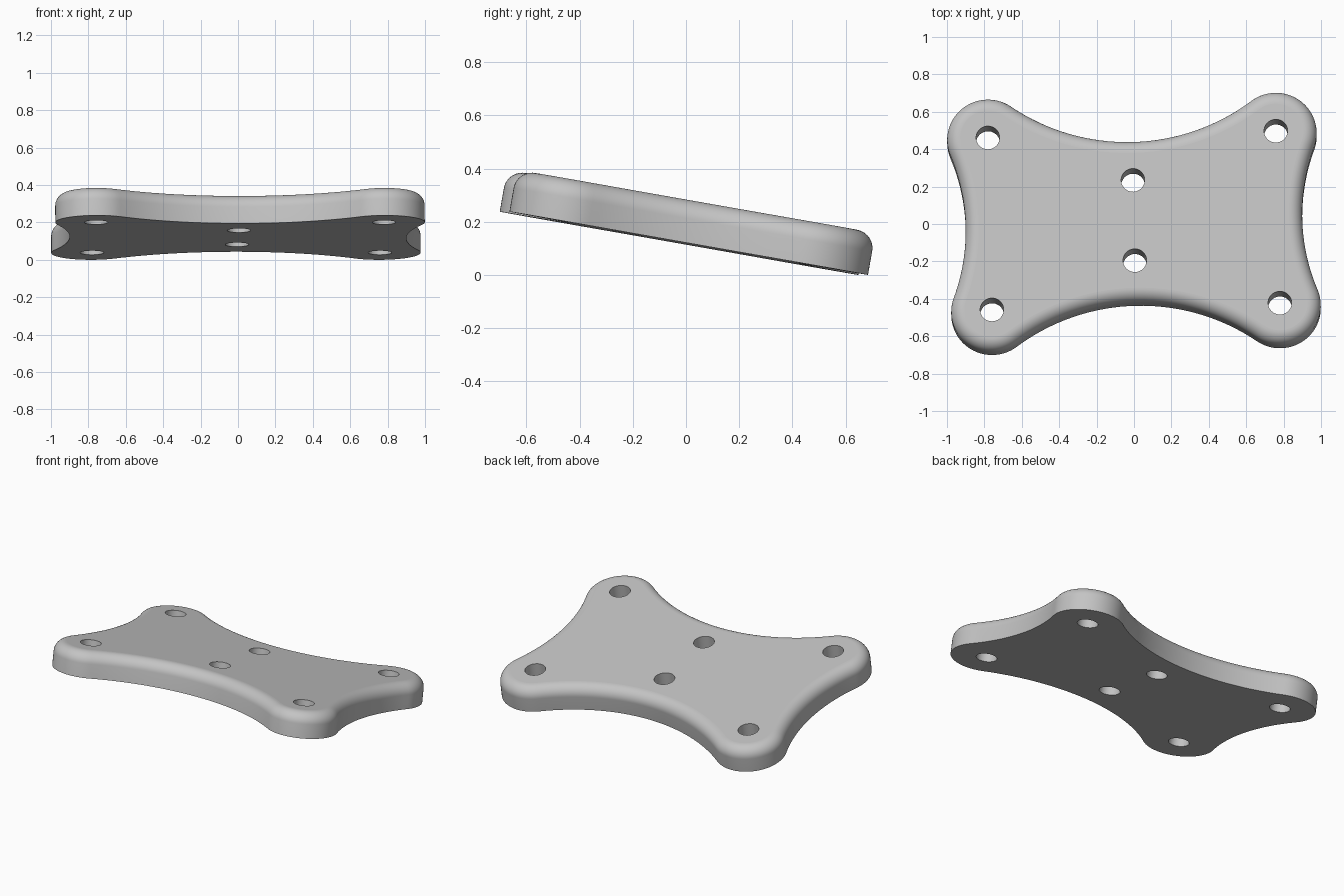
import bpy, bmesh
from math import sin, cos, pi, atan2, hypot, radians

cube = bpy.data.objects.get("Cube")
if cube:
    bpy.data.objects.remove(cube)

# Plate dimensions
THICK, FILLET = 0.16, 0.07
CX, CY, R = 0.77, 0.467, 0.218          # corner lobe centre and radius
WAIST_X, WAIST_Y = 0.90, 0.436          # half widths at the concave waists
HOLE_R = 0.063
HOLES = [(sx * CX, sy * CY) for sx in (-1, 1) for sy in (-1, 1)]
HOLES += [(0, 0.218), (0, -0.218)]


def waist_radius(waist, along, across):
    """Radius of the concave arc tangent to two corner lobes."""
    d = waist - along
    return (across**2 + d**2 - R**2) / (2 * (R - d))


R_TOP = waist_radius(WAIST_Y, CY, CX)
R_SIDE = waist_radius(WAIST_X, CX, CY)


def arc(cx, cy, r, a0, a1, n):
    return [(cx + r * cos(a0 + (a1 - a0) * i / n),
             cy + r * sin(a0 + (a1 - a0) * i / n)) for i in range(n)]


def outline(inset):
    """Closed outline, moved inwards by the inset."""
    top_c, side_c = WAIST_Y + R_TOP, WAIST_X + R_SIDE
    a0 = atan2(-CY, side_c - CX)
    a1 = atan2(top_c - CY, -CX)
    half = arc(CX, CY, R - inset, a0, a1, 28)
    half += arc(0, top_c, R_TOP + inset, a1 - pi, -a1, 32)
    half += arc(-CX, CY, R - inset, pi - a1, pi - a0, 28)
    half += arc(-side_c, 0, R_SIDE + inset, -a0, a0, 24)
    return half + [(-x, -y) for x, y in half]


bm = bmesh.new()


def ring(points, z):
    return [bm.verts.new((x, y, z)) for x, y in points]


def bridge(a, b):
    for i in range(len(a)):
        j = (i + 1) % len(a)
        bm.faces.new((a[i], a[j], b[j], b[i]))


def loop_edges(r):
    return [bm.edges.get((r[i - 1], r[i])) for i in range(len(r))]


# Outer wall with a rounded upper rim
STEPS = 12
rings = [ring(outline(0), 0)]
for k in range(STEPS + 1):
    t = k / STEPS * pi / 2
    rings.append(ring(outline(FILLET * (1 - cos(t))),
                      THICK - FILLET + FILLET * sin(t)))
for lower, upper in zip(rings, rings[1:]):
    bridge(lower, upper)

# Bolt hole walls
bottom_edges, top_edges = loop_edges(rings[0]), loop_edges(rings[-1])
for x, y in HOLES:
    circle = arc(x, y, HOLE_R, 0, 2 * pi, 40)
    low, high = ring(circle, 0), ring(circle, THICK)
    bridge(high, low)
    bottom_edges += loop_edges(low)
    top_edges += loop_edges(high)

# Flat top and underside around the holes
for edges, nz in ((bottom_edges, -1), (top_edges, 1)):
    bmesh.ops.triangle_fill(bm, edges=edges, use_beauty=True, normal=(0, 0, nz))
bmesh.ops.recalc_face_normals(bm, faces=bm.faces)

# Smooth walls, flat caps, sharp hard edges
for f in bm.faces:
    f.smooth = abs(f.normal.z) < 0.9999
for e in bm.edges:
    e.smooth = e.calc_face_angle(0) < radians(30)

mesh = bpy.data.meshes.new("mounting_plate")
bm.to_mesh(mesh)
bm.free()
plate = bpy.data.objects.new("mounting_plate", mesh)
bpy.context.collection.objects.link(plate)

# Tilted resting pose
plate.rotation_euler = (radians(-10), 0, radians(1.35))
plate.location = (0, -0.008, (CY + R) * sin(radians(10)))

# Plain grey material
grey = bpy.data.materials.new("plain_grey")
grey.use_nodes = True
colour = (0.55, 0.55, 0.55, 1)
grey.diffuse_color = colour
grey.node_tree.nodes["Principled BSDF"].inputs["Base Color"].default_value = colour
mesh.materials.append(grey)
